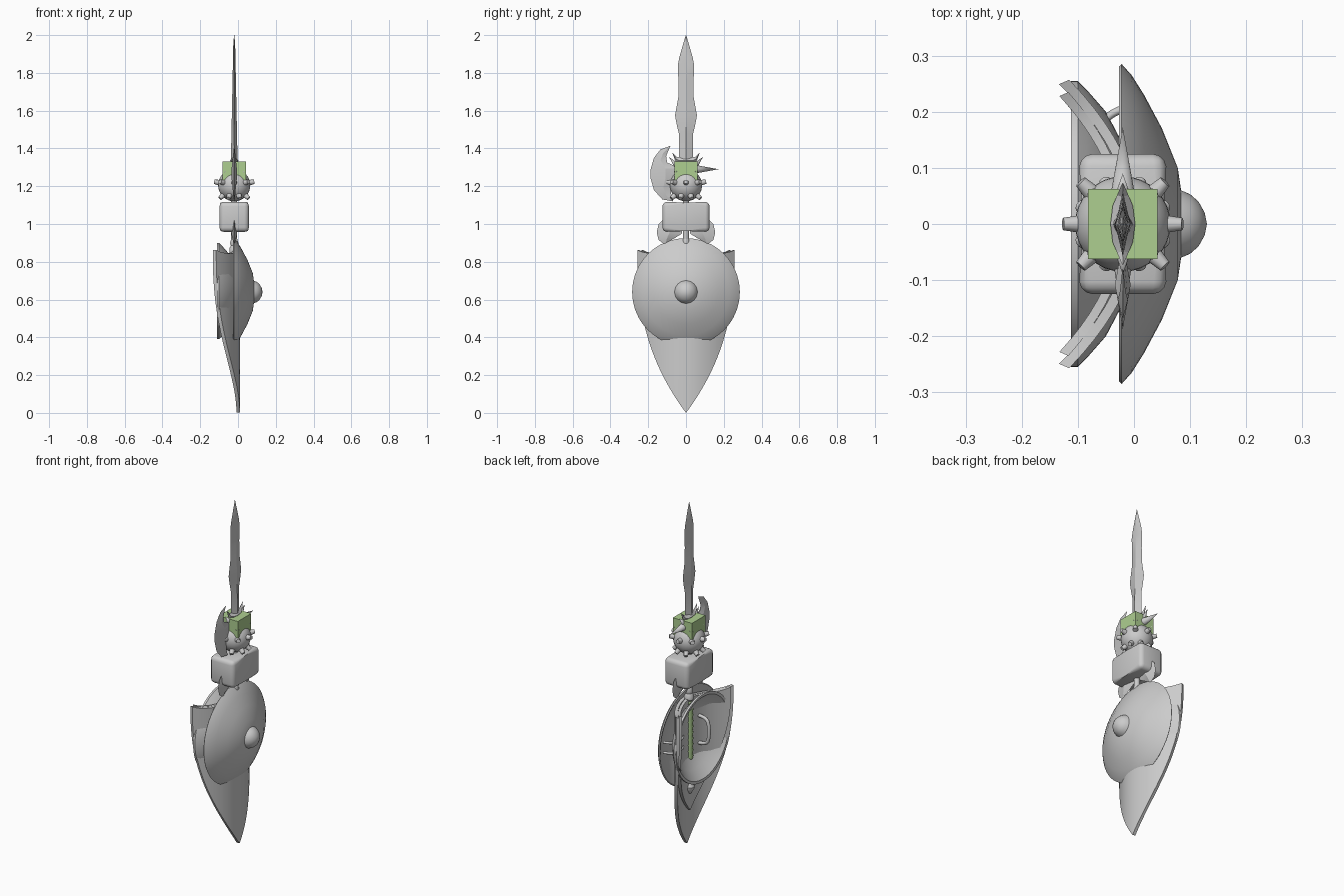
import bpy, bmesh, math
from mathutils import Vector, Matrix

if "Cube" in bpy.data.objects:
    bpy.data.objects.remove(bpy.data.objects["Cube"])

CX = -0.02   # common axis of all the weapons
green = bpy.data.materials.new("green")
green.diffuse_color = (0.42, 0.62, 0.28, 1)
green.use_nodes = True
green.node_tree.nodes["Principled BSDF"].inputs["Base Color"].default_value = green.diffuse_color


def make(name, bm, mat=None, angle=35):
    bmesh.ops.recalc_face_normals(bm, faces=bm.faces)
    me = bpy.data.meshes.new(name)
    bm.to_mesh(me)
    bm.free()
    ob = bpy.data.objects.new(name, me)
    bpy.context.collection.objects.link(ob)
    if mat:
        me.materials.append(mat)
    bpy.ops.object.select_all(action='DESELECT')
    ob.select_set(True)
    bpy.context.view_layer.objects.active = ob
    bpy.ops.object.shade_smooth_by_angle(angle=math.radians(angle))
    return ob


def lathe(name, profile, origin, axis='Z', steps=48, mat=None):
    # profile: (radius, height along axis)
    bm = bmesh.new()
    ax = Vector((0, 0, 1)) if axis == 'Z' else Vector((1, 0, 0))
    side = Vector((1, 0, 0)) if axis == 'Z' else Vector((0, 0, 1))
    vs = [bm.verts.new(Vector(origin) + ax * h + side * r) for r, h in profile]
    es = [bm.edges.new(p) for p in zip(vs, vs[1:])]
    bmesh.ops.spin(bm, geom=vs + es, cent=origin, axis=ax, angle=2 * math.pi, steps=steps)
    bmesh.ops.remove_doubles(bm, verts=bm.verts, dist=1e-5)
    return make(name, bm, mat)


def cone(name, a, b, r1, r2, seg=16, mat=None):
    a, b = Vector(a), Vector(b)
    bm = bmesh.new()
    m = Matrix.Translation((a + b) / 2) @ (b - a).to_track_quat('Z', 'Y').to_matrix().to_4x4()
    bmesh.ops.create_cone(bm, cap_ends=True, segments=seg, radius1=r1, radius2=r2,
                          depth=(b - a).length, matrix=m)
    return make(name, bm, mat)


def tube(name, pts, r):
    cu = bpy.data.curves.new(name, 'CURVE')
    cu.dimensions = '3D'
    cu.bevel_depth = r
    cu.bevel_resolution = 3
    cu.use_fill_caps = True
    sp = cu.splines.new('NURBS')
    sp.points.add(len(pts) - 1)
    for p, c in zip(sp.points, pts):
        p.co = (*c, 1)
    sp.use_endpoint_u = True
    sp.order_u = 3
    ob = bpy.data.objects.new(name, cu)
    bpy.context.collection.objects.link(ob)


def blade(name, rows):
    # rows: (edge1 y,z), (edge2 y,z), half thickness; diamond section
    bm = bmesh.new()
    rings = []
    for (y1, z1), (y2, z2), t in rows:
        my, mz = (y1 + y2) / 2, (z1 + z2) / 2
        rings.append([bm.verts.new(c) for c in ((CX, y1, z1), (CX + t, my, mz),
                                                (CX, y2, z2), (CX - t, my, mz))])
    for a, b in zip(rings, rings[1:]):
        for i in range(4):
            j = (i + 1) % 4
            bm.faces.new((a[i], a[j], b[j], b[i]))
    bm.faces.new(rings[0])
    bm.faces.new(rings[-1])
    return make(name, bm, angle=20)


# round shields, hollow at the back
lathe("large_round_shield", [(0.0, 0.13), (0.02, 0.126), (0.04, 0.115), (0.053, 0.1), (0.06, 0.084),
      (0.1, 0.078), (0.17, 0.05), (0.23, 0.018), (0.265, -0.004), (0.285, -0.022), (0.28, -0.027),
      (0.255, -0.015), (0.17, 0.035), (0.06, 0.068), (0, 0.072)], (0, 0, 0.64), 'X', 64)
lathe("small_round_shield", [(0, 0.025), (0.06, 0.015), (0.12, -0.008), (0.2, -0.05), (0.24, -0.085),
      (0.255, -0.1), (0.255, -0.112), (0.24, -0.11), (0.19, -0.062), (0.12, -0.022),
      (0.06, 0.0), (0, 0.01)], (0, 0, 0.645), 'X', 64)


# kite shield: outer plate plus a smaller backing layer
def kite(name, half, bottom, offset, thick):
    n, m = 24, 20
    bm = bmesh.new()
    grids = []
    for off in (offset, offset - thick):
        g = []
        for i in range(n + 1):
            t = 0.002 + 0.998 * (i / n) ** 1.4
            w = half * (1 - (1 - t) ** 2.5)
            row = []
            for j in range(m + 1):
                u = 2 * j / m - 1
                top = 0.84 + 0.022 * abs(u) ** 6 + 0.02 * (1 - abs(u)) ** 2
                y = w * u
                row.append(bm.verts.new((off - 1.9 * y * y, y * (1 if off == offset else 0.97),
                                         bottom + t * (top - bottom))))
            g.append(row)
        grids.append(g)
    for g in grids:
        for i in range(n):
            for j in range(m):
                bm.faces.new((g[i][j], g[i][j + 1], g[i + 1][j + 1], g[i + 1][j]))
    f, b = [[g[0][j] for j in range(m)] + [g[i][m] for i in range(n)] +
            [g[n][j] for j in range(m, 0, -1)] + [g[i][0] for i in range(n, 0, -1)] for g in grids]
    for k in range(len(f)):
        q = (k + 1) % len(f)
        bm.faces.new((f[k], f[q], b[q], b[k]))
    make(name, bm)


kite("kite_shield", 0.257, 0.0, 0.01, 0.018)
kite("kite_shield_backing", 0.235, 0.2, -0.012, 0.016)

# shield handles
tube("shield_handle", [(-0.02, -0.07, 0.73), (-0.08, -0.07, 0.73), (-0.1, -0.07, 0.69), (-0.1, -0.07, 0.61),
                       (-0.08, -0.07, 0.57), (-0.02, -0.07, 0.57)], 0.01)
for z in (0.61, 0.67):
    tube("shield_strap", [(0.02, 0.06, z), (-0.05, 0.08, z), (-0.06, 0.15, z),
                          (-0.05, 0.2, z), (0.0, 0.21, z)], 0.007)

# shaft, pommel and wrapped grip
cone("shaft", (CX, 0, 0.34), (CX, 0, 1.34), 0.016, 0.016)
lathe("pommel", [(0, 0.29), (0.012, 0.3), (0.028, 0.325), (0.03, 0.34), (0.018, 0.36), (0.016, 0.37)],
      (CX, 0, 0), steps=24)
lathe("grip", [(0.019 + 0.004 * (i % 2), 0.5 + 0.017 * i) for i in range(21)], (CX, 0, 0), steps=16, mat=green)
lathe("grip_collar", [(0.016, 0.84), (0.026, 0.85), (0.026, 0.87), (0.018, 0.885), (0.022, 0.9), (0.016, 0.92)],
      (CX, 0, 0), steps=24)

# hammer head
bm = bmesh.new()
bmesh.ops.create_cube(bm, size=1)
for v in bm.verts:
    v.co = Vector((CX + v.co.x * 0.15, v.co.y * 0.25, 1.038 + v.co.z * 0.155))
bmesh.ops.subdivide_edges(bm, edges=[e for e in bm.edges
                          if abs(e.verts[0].co.y - e.verts[1].co.y) > 0.1], cuts=1)
for v in bm.verts:
    if abs(v.co.y) < 0.01:
        v.co.x = CX + (v.co.x - CX) * 1.2
        v.co.z = 1.038 + (v.co.z - 1.038) * 1.13
long_edges = [e for e in bm.edges if e.calc_face_angle(0) > 0.6]
bmesh.ops.bevel(bm, geom=long_edges, offset=0.022, segments=3, affect='EDGES', profile=0.5)
make("hammer_head", bm)

# double axe below the hammer
for s in (1, -1):
    blade("double_axe_blade", [((s * 0.11, 0.89), (s * 0.105, 0.9), 0.001),
          ((s * 0.145, 0.915), (s * 0.06, 0.925), 0.009), ((s * 0.155, 0.955), (s * 0.02, 0.95), 0.016),
          ((s * 0.145, 1.0), (s * 0.02, 1.0), 0.014), ((s * 0.115, 1.03), (s * 0.08, 1.02), 0.004)])

# spiked mace ball
bm = bmesh.new()
bmesh.ops.create_uvsphere(bm, u_segments=32, v_segments=20, radius=0.085,
                          matrix=Matrix.Translation((CX, 0, 1.205)))
make("mace_ball", bm)
centre = Vector((CX, 0, 1.205))
for el, count, shift in ((-40, 8, 22.5), (10, 8, 0), (45, 4, 45)):
    for k in range(count):
        a, e = math.radians(shift + 360 * k / count), math.radians(el)
        d = Vector((math.cos(a) * math.cos(e), math.sin(a) * math.cos(e), math.sin(e)))
        cone("mace_stud", centre + d * 0.07, centre + d * 0.108, 0.017, 0.011, 12)

# green block
bm = bmesh.new()
bmesh.ops.create_cube(bm, size=1, matrix=Matrix.Translation((CX, 0, 1.268)) @
                      Matrix.Diagonal((0.124, 0.124, 0.124, 1)))
make("green_block", bm, green)

# battle axe blade and rear spike
blade("axe_blade", [((-0.08, 1.415), (-0.085, 1.412), 0.001), ((-0.135, 1.395), (-0.105, 1.36), 0.005),
      ((-0.17, 1.35), (-0.1, 1.325), 0.009), ((-0.187, 1.29), (-0.03, 1.295), 0.014),
      ((-0.187, 1.24), (-0.03, 1.245), 0.014), ((-0.17, 1.18), (-0.07, 1.21), 0.009),
      ((-0.125, 1.13), (-0.08, 1.165), 0.005), ((-0.07, 1.12), (-0.068, 1.125), 0.001)])
cone("axe_spike", (CX, 0.04, 1.29), (CX, 0.172, 1.29), 0.024, 0.0)

# sword guard with upswept points, and sword blade
for s in (1, -1):
    blade("sword_guard", [((0, 1.30), (0, 1.37), 0.022), ((s * 0.035, 1.315), (s * 0.03, 1.355), 0.018),
          ((s * 0.055, 1.33), (s * 0.048, 1.355), 0.01), ((s * 0.073, 1.378), (s * 0.072, 1.378), 0.001)])
    cone("guard_spike", (CX + s * 0.0, s * 0.05, 1.31), (CX, s * 0.09, 1.355), 0.014, 0)
outline = [(1.32, 0.04), (1.38, 0.036), (1.48, 0.038), (1.53, 0.05), (1.575, 0.058), (1.62, 0.05),
           (1.67, 0.041), (1.75, 0.04), (1.84, 0.043), (1.88, 0.036), (1.95, 0.016), (2.0, 0.001)]
blade("sword_blade", [((-w, z), (w, z), 0.004 + 0.014 * (2 - z) / 0.68 if z < 1.99 else 0.001)
                      for z, w in outline])
